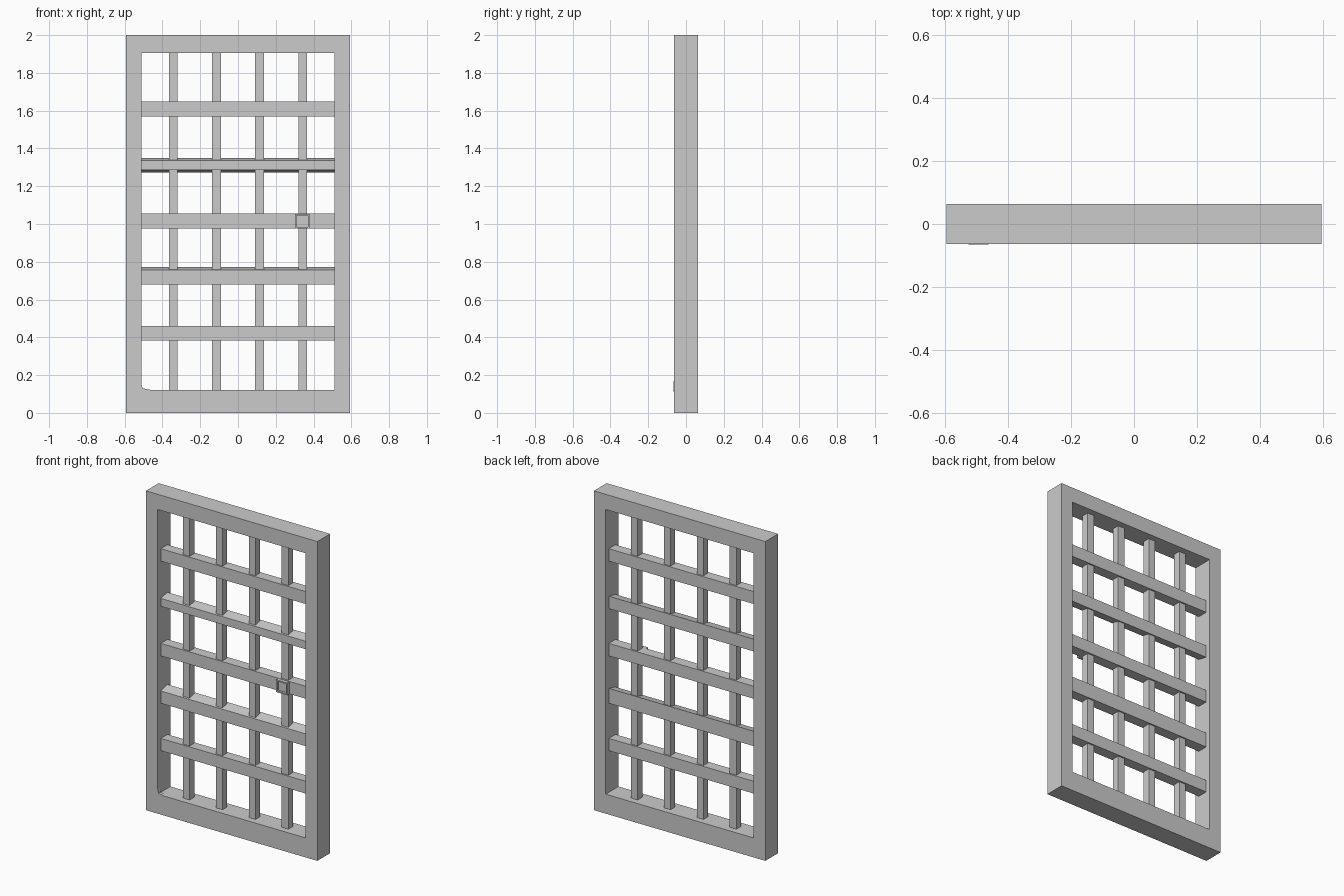
import bpy, bmesh

cube = bpy.data.objects.get("Cube")
if cube:
    bpy.data.objects.remove(cube, do_unlink=True)

grey = bpy.data.materials.new("iron grey")
grey.use_nodes = True
colour = (0.6, 0.6, 0.6, 1)
grey.diffuse_color = colour
grey.node_tree.nodes["Principled BSDF"].inputs["Base Color"].default_value = colour


def finish(name, bm):
    bmesh.ops.recalc_face_normals(bm, faces=bm.faces[:])
    mesh = bpy.data.meshes.new(name)
    bm.to_mesh(mesh)
    bm.free()
    mesh.materials.append(grey)
    obj = bpy.data.objects.new(name, mesh)
    bpy.context.collection.objects.link(obj)
    return obj


def extruded(name, points, step):
    """Extrude a closed outline along a vector."""
    bm = bmesh.new()
    face = bm.faces.new([bm.verts.new(p) for p in points])
    out = bmesh.ops.extrude_face_region(bm, geom=[face])["geom"]
    bmesh.ops.translate(bm, vec=step, verts=[g for g in out if isinstance(g, bmesh.types.BMVert)])
    return finish(name, bm)


def rect(x0, x1, z0, z1, y):
    return [(x0, y, z0), (x1, y, z0), (x1, y, z1), (x0, y, z1)]


def ring(name, outer, inner, y0, y1):
    """Rectangular surround with a clear opening."""
    bm = bmesh.new()
    loops = [[bm.verts.new(p) for p in rect(*r, y)]
             for r, y in ((outer, y0), (outer, y1), (inner, y1), (inner, y0))]
    for a, b in zip(loops, loops[1:] + loops[:1]):
        for i in range(4):
            j = (i + 1) % 4
            bm.faces.new((a[i], a[j], b[j], b[i]))
    return finish(name, bm)


# Heavy outer frame
W, IN, D = 0.594, 0.512, 0.063
ring("outer_frame", (-W, W, 0, 2), (-IN, IN, 0.122, 1.905), -D, D)

# Upright bars
for i in range(4):
    x = (i - 1.5) * 0.228
    extruded(f"upright_bar_{i + 1}", rect(x - 0.023, x + 0.023, 0.12, 1.907, -0.023), (0, 0.046, 0))

# Flat crossbars: front bottom, front top, back bottom, back top
B = 0.033
crossbars = [(0.383, 0.46, 0.383, 0.46), (0.68, 0.757, 0.68, 0.773), (0.977, 1.055, 0.977, 1.055),
             (1.287, 1.337, 1.273, 1.35), (1.57, 1.648, 1.57, 1.648)]
for i, (fb, ft, bb, bt) in enumerate(crossbars):
    profile = [(-IN, -B, fb), (-IN, B, bb), (-IN, B, bt), (-IN, -B, ft)]
    extruded(f"crossbar_{i + 1}", profile, (2 * IN, 0, 0))

# Lock: raised rim around a recessed plate
ring("lock_rim", (0.302, 0.379, 0.976, 1.053), (0.31, 0.371, 0.984, 1.045), -0.054, -0.03)
extruded("lock_plate", rect(0.306, 0.375, 0.98, 1.049, -0.04), (0, 0.01, 0))

# Small chip in the lower corner of the opening
chip = [(-0.515, 0.17), (-0.525, 0.13), (-0.492, 0.112), (-0.462, 0.122), (-0.505, 0.13)]
extruded("corner_chip", [(x, -0.065, z) for x, z in chip], (0, 0.02, 0))
